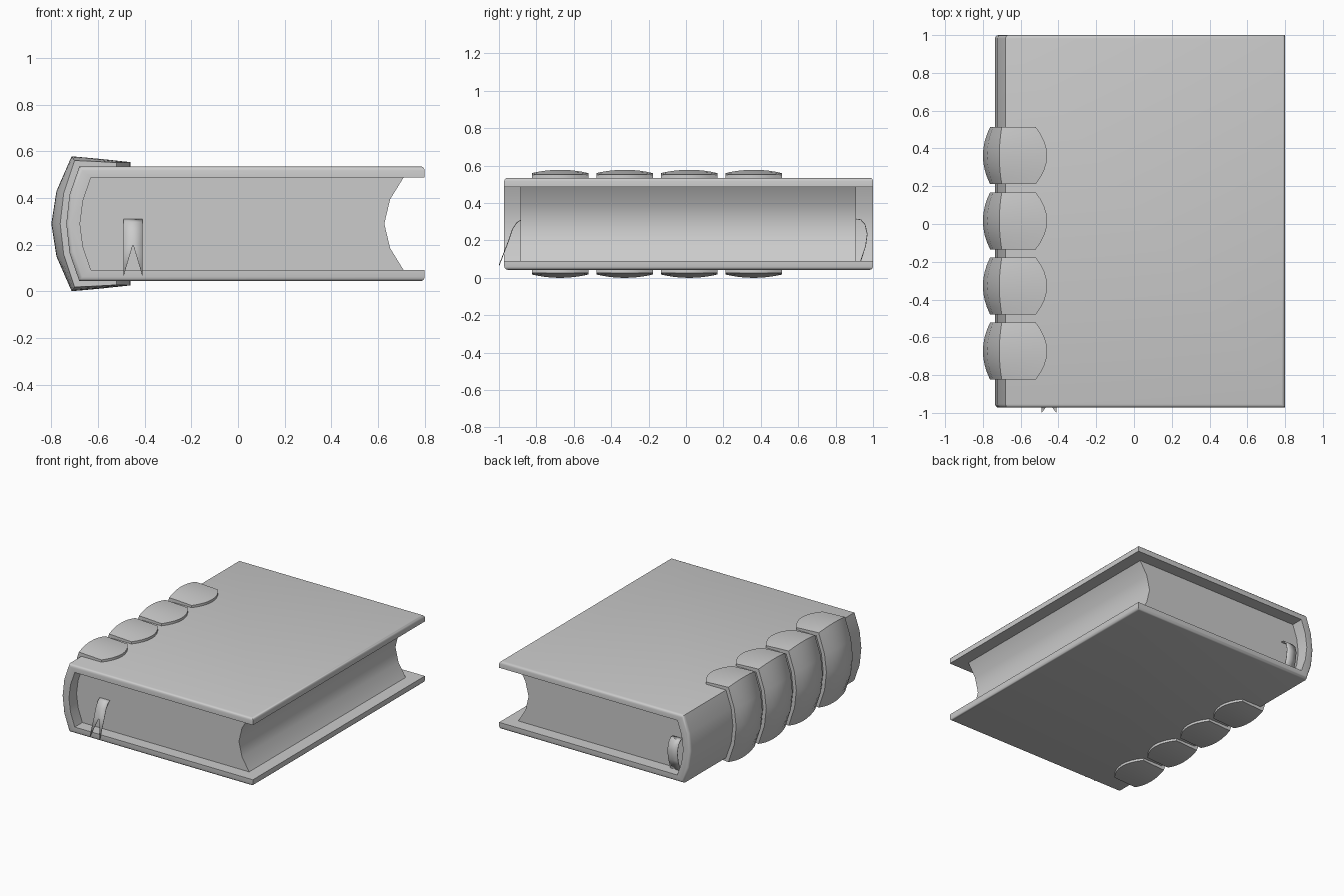
import bpy, bmesh, math

if "Cube" in bpy.data.objects:
    bpy.data.objects.remove(bpy.data.objects["Cube"])

MID = 0.289  # mid height of the book


def finish(bm, name, angle=35):
    bmesh.ops.recalc_face_normals(bm, faces=bm.faces)
    me = bpy.data.meshes.new(name)
    bm.to_mesh(me)
    bm.free()
    ob = bpy.data.objects.new(name, me)
    bpy.context.collection.objects.link(ob)
    bpy.ops.object.select_all(action='DESELECT')
    ob.select_set(True)
    bpy.context.view_layer.objects.active = ob
    bpy.ops.object.shade_smooth_by_angle(angle=math.radians(angle))
    return ob


def mirrored(half):
    """Half profile as (x, height above mid), ending on the mid line -> full (x, z) profile."""
    full = half + [(x, -h) for x, h in reversed(half[:-1])]
    return [(x, MID + h) for x, h in full]


def prism(profile, y0, y1):
    bm = bmesh.new()
    a = [bm.verts.new((x, y0, z)) for x, z in profile]
    b = [bm.verts.new((x, y1, z)) for x, z in profile]
    n = len(profile)
    for i in range(n):
        j = (i + 1) % n
        bm.faces.new((a[i], a[j], b[j], b[i]))
    bm.faces.new(a)
    bm.faces.new(b[::-1])
    return bm, a, b


# Cover: C-shaped boards and rounded spine, outer edges rounded
outer = mirrored([(0.80, 0.246), (-0.68, 0.246), (-0.722, 0.125), (-0.736, 0)])
inner = mirrored([(0.80, 0.198), (-0.63, 0.198), (-0.664, 0.10), (-0.677, 0)])
bm, a, b = prism(outer + inner[::-1], -0.972, 1.0)
n = len(outer)
edges = [bm.edges.get((s[i], s[i + 1])) for s in (a, b) for i in range(n - 1)]
edges += [bm.edges.get((a[i], b[i])) for i in (0, n - 1)]
bmesh.ops.bevel(bm, geom=edges, offset=0.018, segments=3, profile=0.5, affect='EDGES')
finish(bm, "cover")

# Page block with hollow fore edge
fore = mirrored([(0.71, 0.199), (0.652, 0.105), (0.627, 0)])
back = mirrored([(-0.632, 0.199), (-0.666, 0.10), (-0.679, 0)])
bm, _, _ = prism(fore + back[::-1], -0.885, 0.91)
finish(bm, "pages")

# Raised spine bands: domed straps wrapping the spine
rim = mirrored([(-0.52, 0.262), (-0.61, 0.267), (-0.70, 0.271), (-0.747, 0.13), (-0.762, 0)])
crown = mirrored([(-0.46, 0.264), (-0.59, 0.278), (-0.713, 0.289), (-0.778, 0.14), (-0.80, 0)])


def spine_band(name, cy):
    bm = bmesh.new()
    rows = []
    for k in range(-4, 5):
        v = k / 4
        f = 1 - v * v
        rows.append([bm.verts.new((r[0] + (c[0] - r[0]) * f, cy + 0.151 * v,
                                   r[1] + (c[1] - r[1]) * f)) for r, c in zip(rim, crown)])
    for p, q in zip(rows, rows[1:]):
        for i in range(len(p) - 1):
            bm.faces.new((p[i], p[i + 1], q[i + 1], q[i]))
    # turn the border inwards to meet the cover
    border = [e for e in bm.edges if e.is_boundary]
    new = bmesh.ops.extrude_edge_only(bm, edges=border)["geom"]
    for w in new:
        if isinstance(w, bmesh.types.BMVert):
            w.co.z = MID + (w.co.z - MID) * 0.9
            if w.co.x < -0.65:
                w.co.x += 0.05
    finish(bm, name)


for i in range(4):
    spine_band(f"spine_band_{i + 1}", -0.673 + 0.345 * i)


# Ribbon bookmark: tail at the front with a notch, loop end at the back
def ribbon(name, path, x0, width, notch):
    bm = bmesh.new()
    rows = [[bm.verts.new((x0 + width * t, y, z)) for t in (-0.5, 0, 0.5)] for y, z in path]
    if notch:
        tips = [bm.verts.new((x0 + width * t, *notch)) for t in (-0.5, 0.5)]
        bm.faces.new((rows[-1][0], rows[-1][1], tips[0]))
        bm.faces.new((rows[-1][1], rows[-1][2], tips[1]))
    for p, q in zip(rows, rows[1:]):
        for i in range(2):
            bm.faces.new((p[i], p[i + 1], q[i + 1], q[i]))
    ob = finish(bm, name)
    mod = ob.modifiers.new("thickness", 'SOLIDIFY')
    mod.thickness = 0.004
    mod.offset = 0


ribbon("ribbon_tail", [(-0.88, 0.311), (-0.905, 0.295), (-0.928, 0.26), (-0.948, 0.2)],
       -0.45, 0.08, (-0.999, 0.067))
ribbon("ribbon_back", [(0.905, 0.315), (0.935, 0.311), (0.957, 0.285), (0.969, 0.235),
                       (0.96, 0.17), (0.933, 0.088)], -0.57, 0.08, None)
